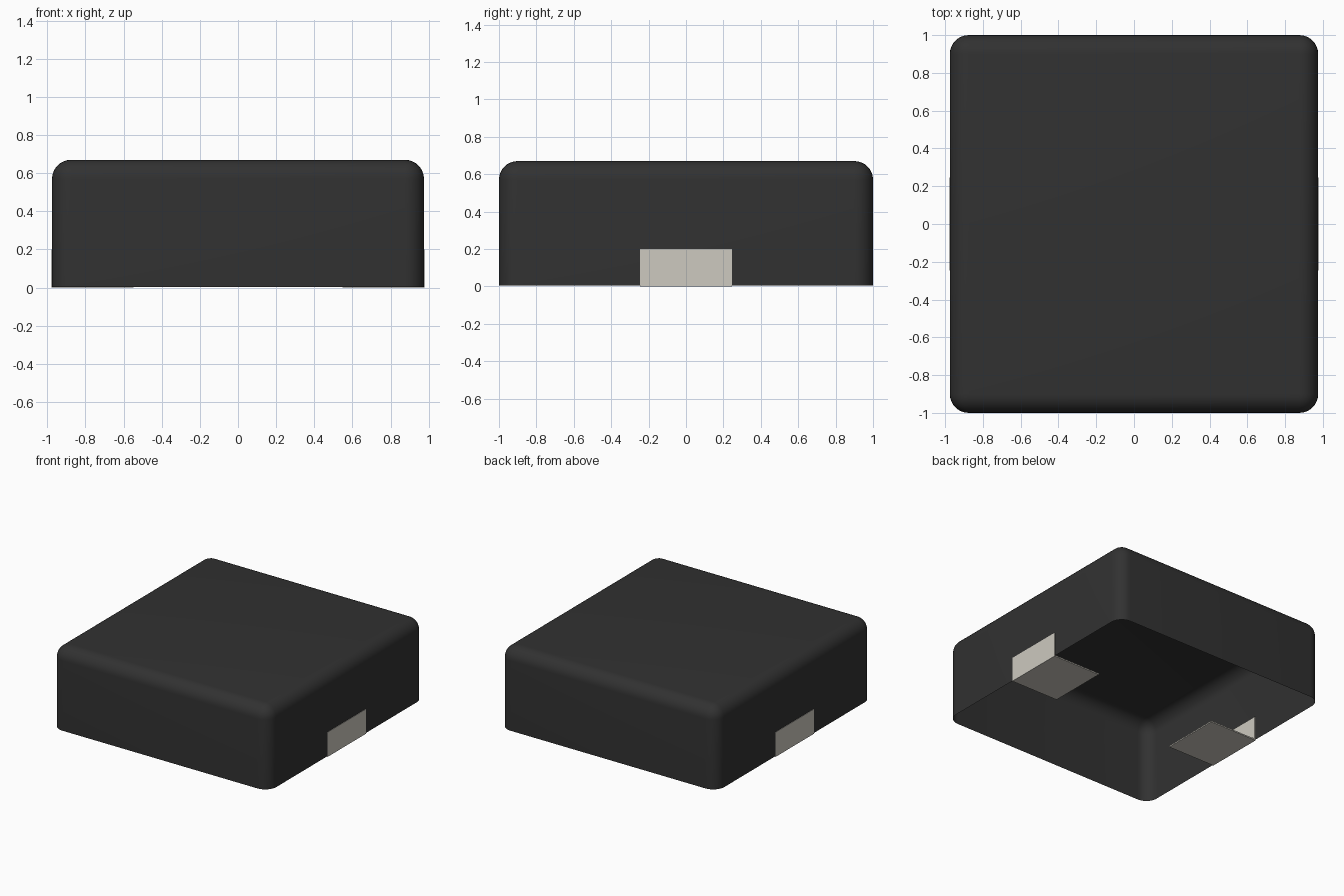
import bpy, bmesh, math

old = bpy.data.objects.get("Cube")
if old:
    bpy.data.objects.remove(old, do_unlink=True)

HALF_X, HALF_Y, HEIGHT, BASE = 0.975, 1.0, 0.67, 0.004
RADIUS = 0.1
PAD_HALF, PAD_HEIGHT, PAD_LENGTH, PAD_THICK = 0.245, 0.2, 0.43, 0.01


def material(name, color):
    mat = bpy.data.materials.new(name)
    mat.use_nodes = True
    mat.diffuse_color = color
    mat.node_tree.nodes["Principled BSDF"].inputs["Base Color"].default_value = color
    return mat


def add_object(name, bm, mat):
    bmesh.ops.recalc_face_normals(bm, faces=bm.faces)
    mesh = bpy.data.meshes.new(name)
    bm.to_mesh(mesh)
    bm.free()
    mesh.materials.append(mat)
    obj = bpy.data.objects.new(name, mesh)
    bpy.context.collection.objects.link(obj)
    return obj


black = material("black casing", (0.031, 0.031, 0.031, 1))
metal = material("pale metal", (0.61, 0.585, 0.525, 1))

# Casing: rounded box, open underneath
bm = bmesh.new()
bmesh.ops.create_cube(bm, size=2)
for v in bm.verts:
    v.co.x *= HALF_X
    v.co.y *= HALF_Y
    v.co.z = HEIGHT if v.co.z > 0 else BASE
rounded = [e for e in bm.edges if max(v.co.z for v in e.verts) > BASE + 0.01]
bmesh.ops.bevel(bm, geom=rounded, offset=RADIUS, offset_type='OFFSET',
                segments=8, profile=0.5, affect='EDGES')
bm.normal_update()
underside = [f for f in bm.faces if f.normal.z < -0.9]
bmesh.ops.delete(bm, geom=underside, context='FACES')
casing = add_object("casing", bm, black)
bpy.context.view_layer.objects.active = casing
casing.select_set(True)
bpy.ops.object.shade_smooth_by_angle(angle=math.radians(40))
casing.select_set(False)

# Terminals: folded metal strips, up the side and under the casing
outer = HALF_X + 0.003
inner = outer - PAD_THICK
tip = outer - PAD_LENGTH
profile = [(tip, 0), (outer, 0), (outer, PAD_HEIGHT), (inner, PAD_HEIGHT),
           (inner, PAD_THICK), (tip, PAD_THICK)]
for name, side in (("left_terminal", 1), ("right_terminal", -1)):
    bm = bmesh.new()
    face = bm.faces.new([bm.verts.new((side * x, -PAD_HALF, z)) for x, z in profile])
    swept = bmesh.ops.extrude_face_region(bm, geom=[face])["geom"]
    moved = [g for g in swept if isinstance(g, bmesh.types.BMVert)]
    bmesh.ops.translate(bm, verts=moved, vec=(0, 2 * PAD_HALF, 0))
    add_object(name, bm, metal)
